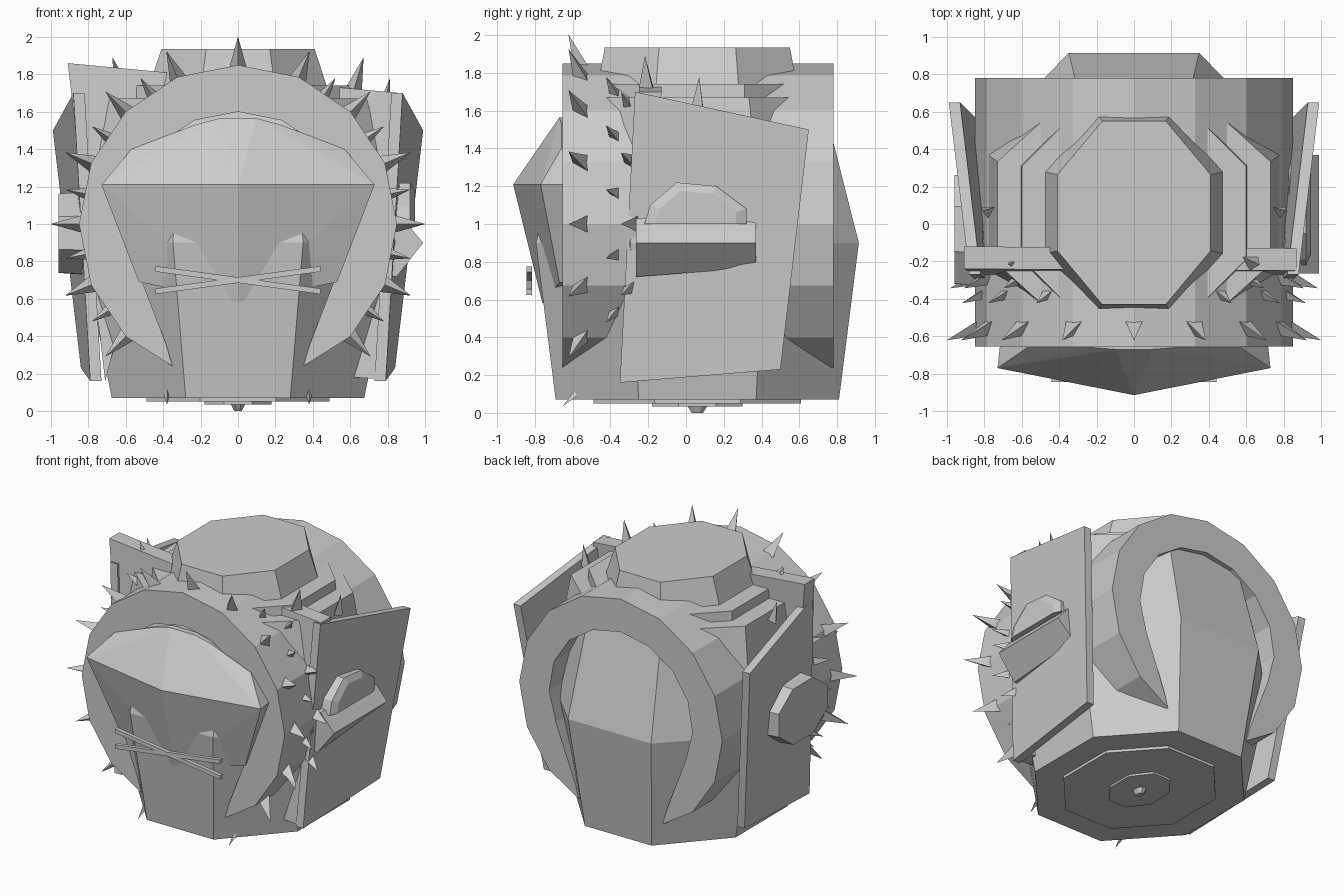
import bpy, bmesh
from math import sin, cos, radians, tan
from mathutils import Vector

if "Cube" in bpy.data.objects:
    bpy.data.objects.remove(bpy.data.objects["Cube"])

CY = 0.06                     # body axis in y
K = tan(radians(22.5))


def make(name, verts, faces):
    me = bpy.data.meshes.new(name)
    me.from_pydata([tuple(v) for v in verts], [], faces)
    bm = bmesh.new()
    bm.from_mesh(me)
    bmesh.ops.recalc_face_normals(bm, faces=bm.faces)
    bm.to_mesh(me)
    bm.free()
    ob = bpy.data.objects.new(name, me)
    bpy.context.collection.objects.link(ob)
    return ob


def bridge(name, loops):
    """Skin a list of equal-length loops and cap both ends."""
    n = len(loops[0])
    verts = [v for lp in loops for v in lp]
    faces = [list(range(n)), list(range(len(verts) - n, len(verts)))]
    for j in range(len(loops) - 1):
        for i in range(n):
            a, b = j * n + i, j * n + (i + 1) % n
            faces.append([a, b, b + n, a + n])
    return make(name, verts, faces)


def octagon(ax, ay, z):
    q = [(ax * K, -ay), (ax, -ay * K), (ax, ay * K), (ax * K, ay)]
    q += [(-x, y) for x, y in reversed(q)]
    return [(x, y + CY, z) for x, y in q]


def oct_stack(name, sections):
    return bridge(name, [octagon(*s) for s in sections])


def hull(name, pts):
    bm = bmesh.new()
    for p in pts:
        bm.verts.new(p)
    bmesh.ops.convex_hull(bm, input=bm.verts)
    bmesh.ops.dissolve_limit(bm, angle_limit=0.02, verts=bm.verts, edges=bm.edges)
    me = bpy.data.meshes.new(name)
    bm.to_mesh(me)
    bm.free()
    ob = bpy.data.objects.new(name, me)
    bpy.context.collection.objects.link(ob)
    return ob


# Octagonal barrel body, stepped shoulders, lid and foot plates
oct_stack("body", [(0.675, 0.75, 0.07), (0.84, 0.855, 0.9), (0.73, 0.66, 1.67)])
oct_stack("shoulder_step", [(0.61, 0.61, 1.6), (0.60, 0.60, 1.74)])
oct_stack("lid", [(0.48, 0.53, 1.72), (0.41, 0.49, 1.935)])
oct_stack("base_plate", [(0.49, 0.55, 0.05), (0.49, 0.55, 0.08)])
oct_stack("base_disc", [(0.18, 0.24, 0.035), (0.18, 0.24, 0.06)])
oct_stack("base_knob", [(0.02, 0.03, 0.0), (0.04, 0.055, 0.04)])

# Horseshoe collar: 16-sided outside, pointed lower ends
outer = [(0.85 * cos(radians(a)), 1 + 0.85 * sin(radians(a)))
         for a in [-45 + 22.5 * i for i in range(13)]]
inner = [(0.6 * cos(radians(a)), 1.02 + 0.58 * sin(radians(a)))
         for a in [205 - 23 * i for i in range(11)]]
front = outer + [(-0.35, 0.24), (-0.385, 0.36)] + inner + [(0.385, 0.36), (0.35, 0.24)]
bridge("collar", [[(x, y, z) for x, z in front] for y in (-0.655, 0.78)])

# Faceted face mask with a central beak ridge
pts = [(0, -0.915, 1.21), (0, -0.76, 0.58)]
for s in (-1, 1):
    pts += [(s * 0.73, -0.77, 1.21), (s * 0.57, -0.66, 1.40), (s * 0.23, -0.66, 1.53),
            (s * 0.10, -0.67, 1.565), (s * 0.53, -0.67, 0.69), (s * 0.70, -0.5, 1.21),
            (s * 0.5, -0.5, 1.40), (s * 0.5, -0.5, 0.70), (s * 0.1, -0.5, 1.56)]
hull("face_mask", pts)

# Crossed sticks over the mouth
for s in (-1, 1):
    bridge("crossed_stick", [[(x, y, z - s * 0.06 * x / 0.44 + 0.7)
                              for y, z in ((-0.845, -0.015), (-0.815, -0.015),
                                           (-0.815, 0.015), (-0.845, 0.015))]
                             for x in (-0.44, 0.44)])

# Side plates and the front-facing shoulder panels
for s in (-1, 1):
    side = [(0.88, -0.27, 1.70), (0.99, 0.65, 1.50), (0.84, 0.50, 0.23), (0.79, -0.35, 0.16)]
    bridge("side_plate", [[(s * (x - d), y, z) for x, y, z in side] for d in (0, 0.06)])
    if s > 0:
        panel = [(0.43, 1.74), (0.87, 1.70), (0.78, 0.17), (0.62, 0.18)]
    else:
        panel = [(-0.38, 1.81), (-0.91, 1.86), (-0.71, 0.16), (-0.62, 0.5)]
    bridge("shoulder_panel", [[(x, y - 0.06 * (1.7 - z), z) for x, z in panel]
                              for y in (-0.25, -0.13)])

# Right side: wedge shelf with a chamfered dome; left side: chamfered disc
bridge("right_shelf", [[(0.78, y, 1.03), (0.88, y, 1.03), (0.99, y, 0.9), (0.85, y, z), (0.78, y, z)]
                       for y, z in ((-0.265, 0.72), (0.37, 0.77))])
dome = [(-0.22, 1.0), (-0.19, 1.10), (-0.05, 1.22), (0.16, 1.20), (0.32, 1.08), (0.32, 1.0)]
bridge("right_dome", [[(x, 0.05 + (y - 0.05) * k, 1.0 + (z - 1.0) * k) for y, z in dome]
                      for x, k in ((0.83, 1), (0.92, 1), (0.945, 0.8))])
bridge("left_disc", [[(x, -0.03 + 0.33 * cos(radians(45 * i + 22)) * k,
                       0.95 + 0.24 * sin(radians(45 * i + 22)) * k) for i in range(8)]
                     for x, k in ((-0.8, 1), (-0.96, 0.95))])


# Three-sided spikes in rows around the collar
def spike(p, d, r, length):
    p, d = Vector(p), Vector(d).normalized()
    u = d.cross(Vector((0, 1, 0.01))).normalized()
    w = d.cross(u)
    ring = [p + (u * cos(radians(a)) + w * sin(radians(a))) * r for a in (90, 210, 330)]
    make("spike", ring + [p + d * length],
         [[0, 1, 2], [0, 1, 3], [1, 2, 3], [2, 0, 3]])


# y, first angle, count, base radius, length
rows = [(-0.54, -45, 13, 0.055, 0.2), (-0.37, -33.75, 12, 0.035, 0.13),
        (-0.27, -22.5, 4, 0.055, 0.18), (-0.27, 135, 4, 0.055, 0.18)]
for y, start, count, r, length in rows:
    for i in range(count):
        a = radians(start + 22.5 * i)
        spike((0.82 * cos(a), y, 1 + 0.82 * sin(a)),
              (cos(a), -0.45, sin(a)), r, length)
for s in (-1, 1):
    spike((s * 0.38, -0.58, 0.1), (0, -1, -0.9), 0.02, 0.1)
    spike((s * 0.62, -0.2, 1.72), (s * 0.3, -0.1, 1), 0.05, 0.18)
    spike((s * 0.78, 0.07, 1.62), (s * 0.2, 0, 1), 0.04, 0.16)
